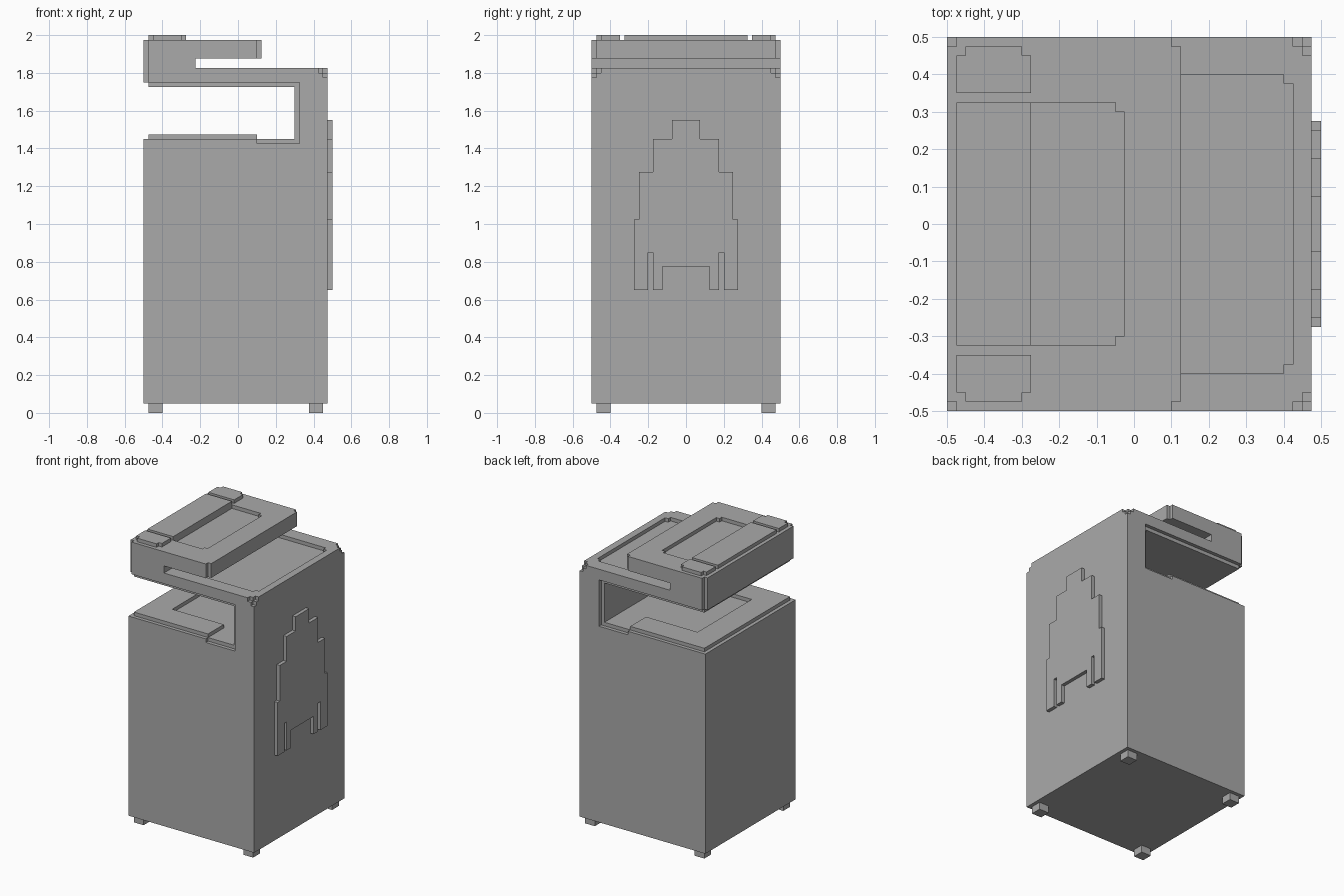
import bpy, bmesh
from mathutils import Vector

cube = bpy.data.objects.get("Cube")
if cube:
    bpy.data.objects.remove(cube, do_unlink=True)

grey = bpy.data.materials.new("plain grey")
grey.use_nodes = True
grey.diffuse_color = (0.4, 0.4, 0.4, 1)
grey.node_tree.nodes["Principled BSDF"].inputs["Base Color"].default_value = (0.4, 0.4, 0.4, 1)

U = 0.025  # step size of the blocky style


def prism(name, points, axis, low, high):
    """Extrude a flat outline along one axis; points use the other two axes in order."""
    bm = bmesh.new()

    def place(a, b):
        co = [a, b]
        co.insert(axis, low)
        return bm.verts.new(co)

    face = bm.faces.new([place(a, b) for a, b in points])
    extruded = bmesh.ops.extrude_face_region(bm, geom=[face])["geom"]
    shift = Vector((0, 0, 0))
    shift[axis] = high - low
    bmesh.ops.translate(bm, verts=[v for v in extruded if isinstance(v, bmesh.types.BMVert)], vec=shift)
    bmesh.ops.recalc_face_normals(bm, faces=bm.faces)
    mesh = bpy.data.meshes.new(name)
    bm.to_mesh(mesh)
    bm.free()
    mesh.materials.append(grey)
    ob = bpy.data.objects.new(name, mesh)
    bpy.context.collection.objects.link(ob)
    return ob


def box(name, x, y, z):
    return prism(name, [(x[0], y[0]), (x[1], y[0]), (x[1], y[1]), (x[0], y[1])], 2, *z)


def cut(target, cutter):
    mod = target.modifiers.new("cut", "BOOLEAN")
    mod.operation, mod.solver, mod.object = "DIFFERENCE", "EXACT", cutter
    bpy.context.view_layer.objects.active = target
    bpy.ops.object.modifier_apply(modifier=mod.name)
    bpy.data.objects.remove(cutter, do_unlink=True)


def stepped(x0, x1, y):
    """Rectangle whose two corners on the x1 side are notched by one step."""
    return [(x0, -y), (x1 - U, -y), (x1 - U, -y + U), (x1, -y + U),
            (x1, y - U), (x1 - U, y - U), (x1 - U, y), (x0, y)]


# Cabinet: side profile with the open bay and the slot below the head
profile = [(-0.5, 0.05), (0.475, 0.05), (0.475, 1.825), (-0.225, 1.825), (-0.225, 1.875),
           (0.125, 1.875), (0.125, 1.975), (-0.5, 1.975), (-0.5, 1.75), (0.325, 1.75),
           (0.325, 1.425), (0.1, 1.425), (0.1, 1.45), (-0.5, 1.45)]
cabinet = prism("cabinet", profile, 1, -0.5, 0.5)

# Recessed trays in the head and the shelf
cut(cabinet, prism("head_tray_cutter", stepped(-0.275, -0.025, 0.325), 2, 1.95, 2.1))
cut(cabinet, prism("shelf_tray_cutter", stepped(-0.2, 0.425, 0.4), 2, 1.8, 1.85))

# Notched corners
for s in (-1, 1):
    def side(inner):
        return sorted((s * inner, s * 0.6))
    cut(cabinet, box("corner_cutter", (-0.6, -0.475), side(0.475), (1.74, 2.1)))
    cut(cabinet, box("corner_cutter", (0.1, 0.2), side(0.475), (1.85, 2.1)))
    cut(cabinet, box("corner_cutter", (0.425, 0.6), side(0.475), (1.8, 2.1)))
    cut(cabinet, box("corner_cutter", (0.45, 0.6), side(0.45), (1.8, 2.1)))
    cut(cabinet, box("corner_cutter", (0.45, 0.6), side(0.475), (1.775, 2.1)))

# Bay lining plates
box("bay_ceiling", (-0.475, 0.325), (-0.475, 0.475), (1.725, 1.75))
box("bay_wall", (0.3, 0.325), (-0.475, 0.475), (1.425, 1.725))
box("bay_floor", (0.1, 0.3), (-0.475, 0.475), (1.425, 1.45))

# Raised rim around the open tray of the counter
rim = [(0.1, -0.475), (0.1, -0.3), (-0.3, -0.3), (-0.3, 0.3), (0.1, 0.3),
       (0.1, 0.475), (-0.475, 0.475), (-0.475, -0.475)]
prism("counter_rim", rim, 2, 1.45, 1.475)

# Raised bar and end caps on the head
box("head_bar", (-0.475, -0.275), (-0.325, 0.325), (1.975, 2.0))
cap = [(-0.475, 0.35), (-0.275, 0.35), (-0.275, 0.45), (-0.3, 0.45),
       (-0.3, 0.475), (-0.45, 0.475), (-0.45, 0.45), (-0.475, 0.45)]
for s, word in ((1, "back"), (-1, "front")):
    prism(word + "_head_cap", [(x, s * y) for x, y in cap], 2, 1.975, 2.0)
    # Feet
    for x in (-0.475, 0.375):
        box(word + "_foot", (x, x + 0.075), sorted((s * 0.4, s * 0.475)), (0, 0.05))

# Stepped relief panel on the side
half = [(0.075, 1.55), (0.075, 1.45), (0.175, 1.45), (0.175, 1.275), (0.25, 1.275),
        (0.25, 1.025), (0.275, 1.025), (0.275, 0.65), (0.2, 0.65), (0.2, 0.85),
        (0.175, 0.85), (0.175, 0.65), (0.125, 0.65), (0.125, 0.775)]
prism("side_panel", half + [(-y, z) for y, z in reversed(half)], 0, 0.475, 0.5)
